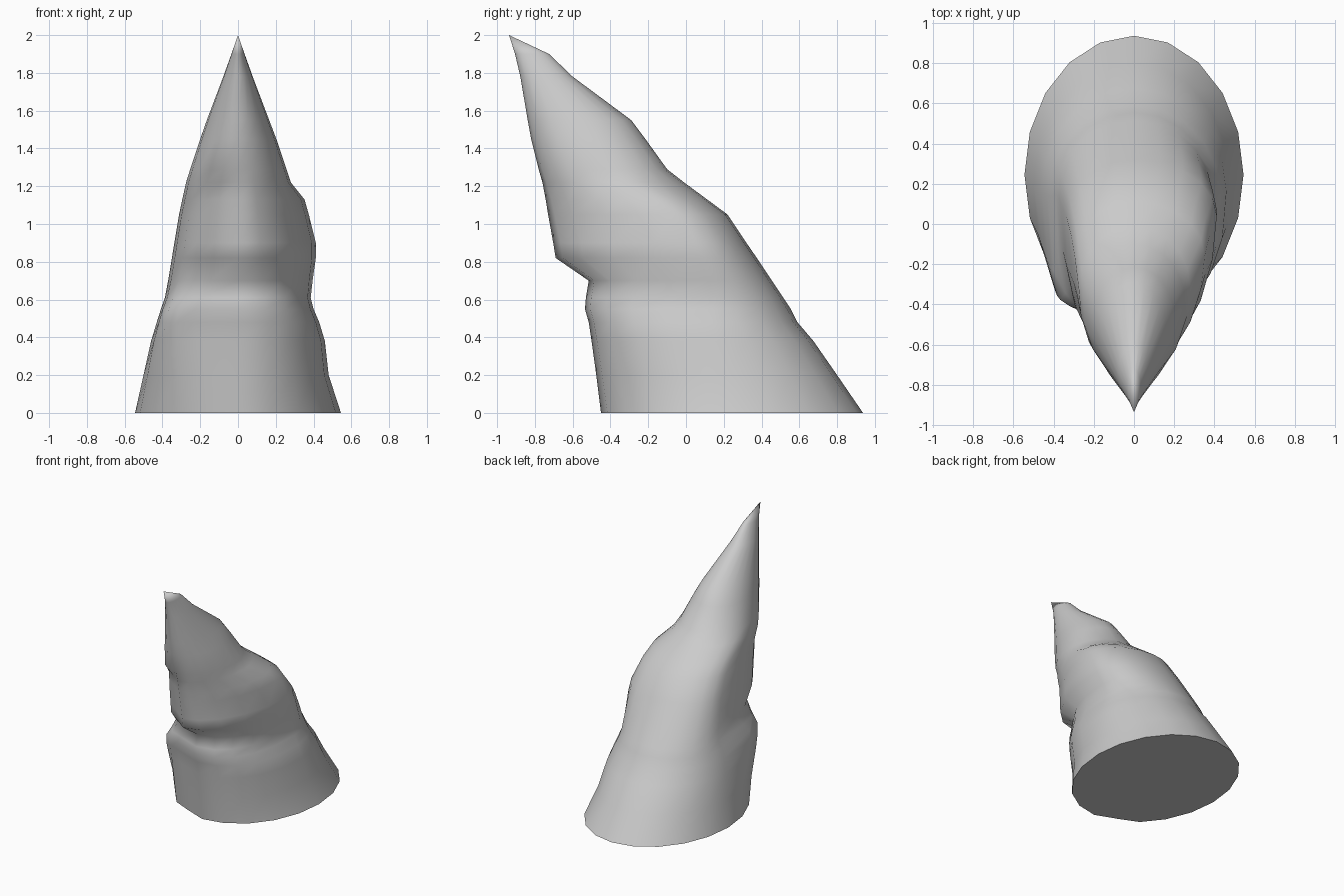
import bpy, bmesh
from math import cos, sin, pi, radians

SIDES = 20
# z, front y, back y, widest y, left half-width, right half-width,
# front-left exponent, front-right exponent (lower = boxier)
SECTIONS = [
    (0.00, -0.450, 0.937, 0.245, 0.545, 0.545, 1.00, 1.00),
    (0.20, -0.475, 0.800, 0.20, 0.500, 0.480, 0.85, 0.95),
    (0.38, -0.500, 0.675, 0.16, 0.460, 0.460, 0.65, 0.90),
    (0.48, -0.515, 0.590, 0.14, 0.430, 0.430, 0.53, 0.85),
    (0.55, -0.535, 0.555, 0.14, 0.408, 0.400, 0.50, 0.85),
    (0.61, -0.530, 0.515, 0.15, 0.387, 0.385, 0.60, 0.85),
    (0.70, -0.515, 0.455, 0.12, 0.370, 0.395, 0.80, 0.93),
    (0.82, -0.690, 0.375, 0.07, 0.350, 0.412, 0.85, 1.00),
    (0.90, -0.703, 0.320, 0.04, 0.337, 0.412, 0.85, 1.05),
    (1.05, -0.730, 0.220, -0.06, 0.312, 0.375, 0.88, 1.08),
    (1.13, -0.743, 0.112, -0.16, 0.295, 0.352, 0.92, 1.08),
    (1.22, -0.760, -0.01, -0.32, 0.275, 0.280, 0.95, 1.02),
    (1.29, -0.780, -0.10, -0.40, 0.253, 0.257, 1.00, 1.00),
    (1.45, -0.820, -0.215, -0.48, 0.200, 0.203, 1.00, 1.00),
    (1.55, -0.838, -0.290, -0.55, 0.165, 0.165, 1.00, 1.00),
    (1.78, -0.877, -0.600, -0.74, 0.078, 0.078, 1.00, 1.00),
    (1.90, -0.905, -0.725, -0.82, 0.035, 0.035, 1.00, 1.00),
]
TIP = (0, -0.937, 2.0)


def ring_point(section, t):
    z, front, back, wide, left, right, e_left, e_right = section
    c, s = cos(t), sin(t)
    e = 1.0 if s >= 0 else (e_right if c >= 0 else e_left)
    x = (right if c >= 0 else -left) * max(abs(c), 1e-9) ** e
    y = wide + (back - wide) * s ** e if s >= 0 else wide - (wide - front) * abs(s) ** e
    # Bevelled front-left face, shallow below the ledge and steeper above
    if s < 0 and c < 0 and z < 1.25:
        y = max(y, front + (0.39 if z < 0.75 else 0.75) * abs(x))
    return x, y, z


# Leaning rock spire lofted from base to tip
bm = bmesh.new()
rings = [[bm.verts.new(ring_point(sec, 2 * pi * i / SIDES)) for i in range(SIDES)]
         for sec in SECTIONS]
for a, b in zip(rings, rings[1:]):
    for i in range(SIDES):
        j = (i + 1) % SIDES
        bm.faces.new((a[i], a[j], b[j], b[i]))

# Pointed tip and flat base
tip = bm.verts.new(TIP)
for i in range(SIDES):
    bm.faces.new((rings[-1][i], rings[-1][(i + 1) % SIDES], tip))
bm.faces.new(rings[0][::-1])
bmesh.ops.recalc_face_normals(bm, faces=bm.faces)

mesh = bpy.data.meshes.new("rock_spire")
bm.to_mesh(mesh)
bm.free()
spire = bpy.data.objects.new("rock_spire", mesh)
bpy.context.collection.objects.link(spire)
bpy.context.view_layer.objects.active = spire
spire.select_set(True)
bpy.ops.object.shade_smooth_by_angle(angle=radians(74))
